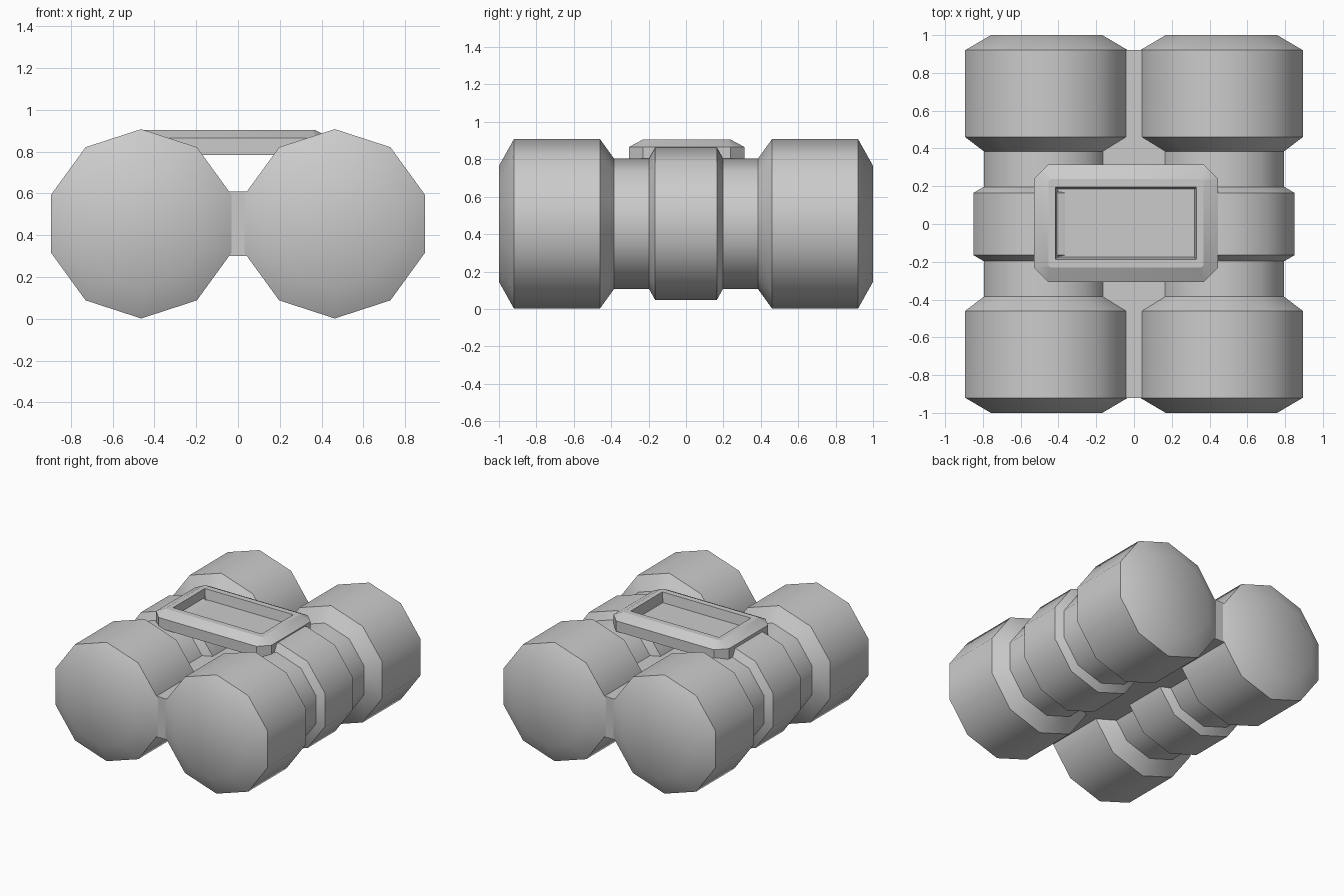
import bpy, bmesh, math

if "Cube" in bpy.data.objects:
    bpy.data.objects.remove(bpy.data.objects["Cube"])


def finish(bm, name, angle=40):
    bmesh.ops.recalc_face_normals(bm, faces=bm.faces)
    me = bpy.data.meshes.new(name)
    bm.to_mesh(me)
    bm.free()
    ob = bpy.data.objects.new(name, me)
    bpy.context.collection.objects.link(ob)
    bpy.ops.object.select_all(action='DESELECT')
    ob.select_set(True)
    bpy.context.view_layer.objects.active = ob
    bpy.ops.object.shade_smooth_by_angle(angle=math.radians(angle))
    return ob


def loft(rings, name, angle=40):
    """Bridge a list of closed rings and cap both ends."""
    bm = bmesh.new()
    loops = [[bm.verts.new(p) for p in r] for r in rings]
    n = len(loops[0])
    for a, b in zip(loops, loops[1:]):
        for i in range(n):
            j = (i + 1) % n
            bm.faces.new((a[i], a[j], b[j], b[i]))
    bm.faces.new(loops[0])
    bm.faces.new(loops[-1])
    return finish(bm, name, angle)


# Ten-sided barrels: half profile (y, radius) mirrored front to back
HALF = [(1.0, 0.31), (0.92, 0.453), (0.46, 0.453), (0.385, 0.349),
        (0.197, 0.349), (0.165, 0.407)]
PROFILE = [(-y, r) for y, r in HALF] + HALF[::-1]


def decagon(cx, y, r):
    return [(cx + r * math.sin(math.tau * i / 10), y,
             0.455 + r * math.cos(math.tau * i / 10)) for i in range(10)]


for side, cx in (("left", -0.463), ("right", 0.463)):
    loft([decagon(cx, y, r) for y, r in PROFILE], side + "_barrel")

# Bridge block joining the barrels
bm = bmesh.new()
bmesh.ops.create_cube(bm, size=1)
bmesh.ops.scale(bm, vec=(0.36, 1.84, 0.31), verts=bm.verts)
bmesh.ops.translate(bm, vec=(0, 0, 0.455), verts=bm.verts)
finish(bm, "bridge")


# Top plate: chamfered-corner frame with a recessed panel
def octagon(hx, hy, c, z):
    pts = [(hx, -hy + c), (hx, hy - c), (hx - c, hy), (-hx + c, hy),
           (-hx, hy - c), (-hx, -hy + c), (-hx + c, -hy), (hx - c, -hy)]
    return [(-0.043 + x, 0.004 + y, z) for x, y in pts]


loft([octagon(0.487, 0.31, 0.075, 0.785),
      octagon(0.487, 0.31, 0.075, 0.865),
      octagon(0.41, 0.235, 0.012, 0.905),
      octagon(0.373, 0.191, 0.001, 0.905),
      octagon(0.362, 0.18, 0.001, 0.83)], "top_plate", 25)
